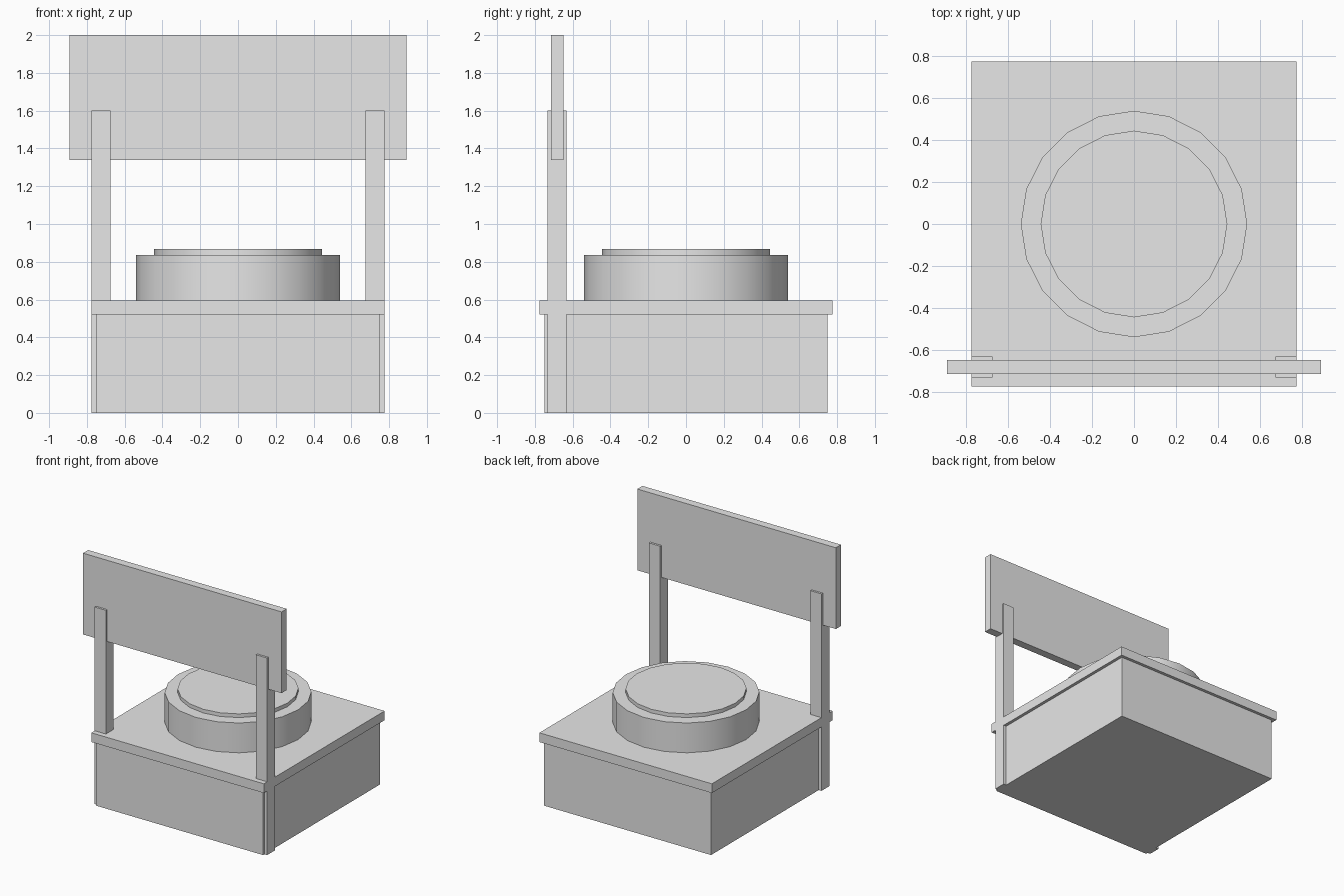
import bpy
import math

default_cube = bpy.data.objects.get("Cube")
if default_cube:
    bpy.data.objects.remove(default_cube, do_unlink=True)

grey = bpy.data.materials.new("light grey")
grey.use_nodes = True
colour = (0.8, 0.8, 0.8, 1)
grey.diffuse_color = colour
grey.node_tree.nodes["Principled BSDF"].inputs["Base Color"].default_value = colour


def finish(name):
    obj = bpy.context.object
    obj.name = name
    obj.data.materials.append(grey)
    return obj


def box(name, x, y, width, depth, bottom, top):
    bpy.ops.mesh.primitive_cube_add(size=1, location=(x, y, (bottom + top) / 2))
    obj = finish(name)
    obj.scale = (width, depth, top - bottom)
    bpy.ops.object.transform_apply(location=False, rotation=False, scale=True)
    return obj


def disc(name, radius, bottom, top):
    bpy.ops.mesh.primitive_cylinder_add(vertices=20, radius=radius, depth=top - bottom,
                                        location=(0, 0, (bottom + top) / 2))
    obj = finish(name)
    bpy.ops.object.shade_smooth_by_angle(angle=math.radians(30))
    return obj


# Square counter body with an overhanging top
box("base_box", 0, 0, 1.5, 1.5, 0, 0.52)
box("counter_top", 0, 0, 1.55, 1.55, 0.52, 0.595)

# Stepped round platform
disc("round_platform", 0.54, 0.595, 0.837)
disc("platform_lid", 0.445, 0.837, 0.867)

# Sign board held by two posts at the front
FRONT_Y = -0.682
for side, sign in (("left", 1), ("right", -1)):
    box(side + "_post", sign * 0.725, FRONT_Y, 0.1, 0.1, 0, 1.6)
box("sign_board", 0, FRONT_Y, 1.785, 0.066, 1.34, 2)
